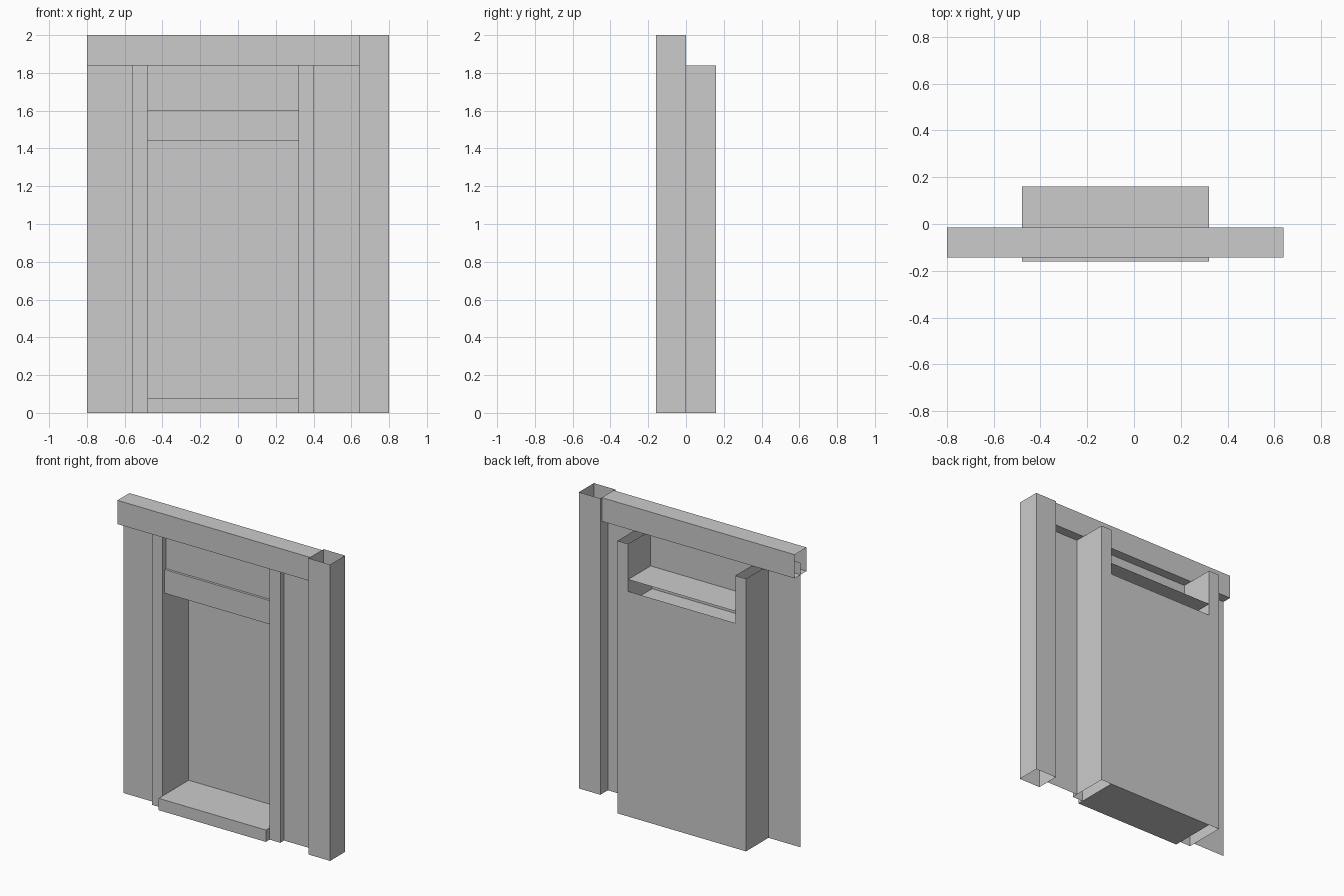
import bpy
import bmesh
from mathutils import Vector

if "Cube" in bpy.data.objects:
    bpy.data.objects.remove(bpy.data.objects["Cube"])

# Face indices per side of a box (corner index = 4*x + 2*y + z)
SIDES = {
    "left": (0, 1, 3, 2), "right": (4, 6, 7, 5),
    "front": (0, 4, 5, 1), "back": (2, 3, 7, 6),
    "bottom": (0, 2, 6, 4), "top": (1, 5, 7, 3),
}


def shell(name, x, y, z, skip=()):
    """Box with flat sides, leaving out the sides named in skip."""
    c = Vector((sum(x) / 2, sum(y) / 2, sum(z) / 2))
    bm = bmesh.new()
    verts = [bm.verts.new(Vector((a, b, h)) - c) for a in x for b in y for h in z]
    for side, idx in SIDES.items():
        if side not in skip:
            bm.faces.new([verts[i] for i in idx])
    bmesh.ops.delete(bm, geom=[v for v in bm.verts if not v.link_faces], context='VERTS')
    mesh = bpy.data.meshes.new(name)
    bm.to_mesh(mesh)
    bm.free()
    ob = bpy.data.objects.new(name, mesh)
    ob.location = c
    bpy.context.collection.objects.link(ob)
    return ob


def sheet(name, x, y, z):
    """Single upright wall sheet facing the front."""
    return shell(name, x, (y, y + 0.01), z, [s for s in SIDES if s != "front"])


ENDS = ("top", "bottom")
DOOR_X = (-0.48, 0.32)
WALL_Y = -0.08
WALL_TOP = 1.92  # tucked inside the hollow beam

# Corner post and top beam, hollow with open ends
shell("corner_post", (0.64, 0.80), (-0.16, 0.0), (0, 2), ENDS)
shell("top_beam", (-0.80, 0.64), (-0.144, -0.016), (1.84, 2), ("left", "right"))

# Wall sheets beside and above the doorway
sheet("wall_left", (-0.80, -0.56), WALL_Y, (0, WALL_TOP))
sheet("wall_right", (0.40, 0.64), WALL_Y, (0, WALL_TOP))
sheet("wall_above_door", DOOR_X, WALL_Y, (1.60, WALL_TOP))

# Door jambs, hollow and open above and below
for name, x in (("jamb_left", (-0.56, -0.48)), ("jamb_right", (0.32, 0.40))):
    shell(name, x, (-0.12, 0.16), (0, 1.84), ENDS)

# Lintel: channel open to the back and sides
shell("lintel", DOOR_X, (-0.096, 0.16), (1.44, 1.60), ("back", "left", "right"))

# Doorstep
shell("doorstep", DOOR_X, (-0.16, 0.16), (0, 0.08))

# Closed sheet behind the doorway
sheet("door_back", DOOR_X, 0.16, (0, 1.52))
